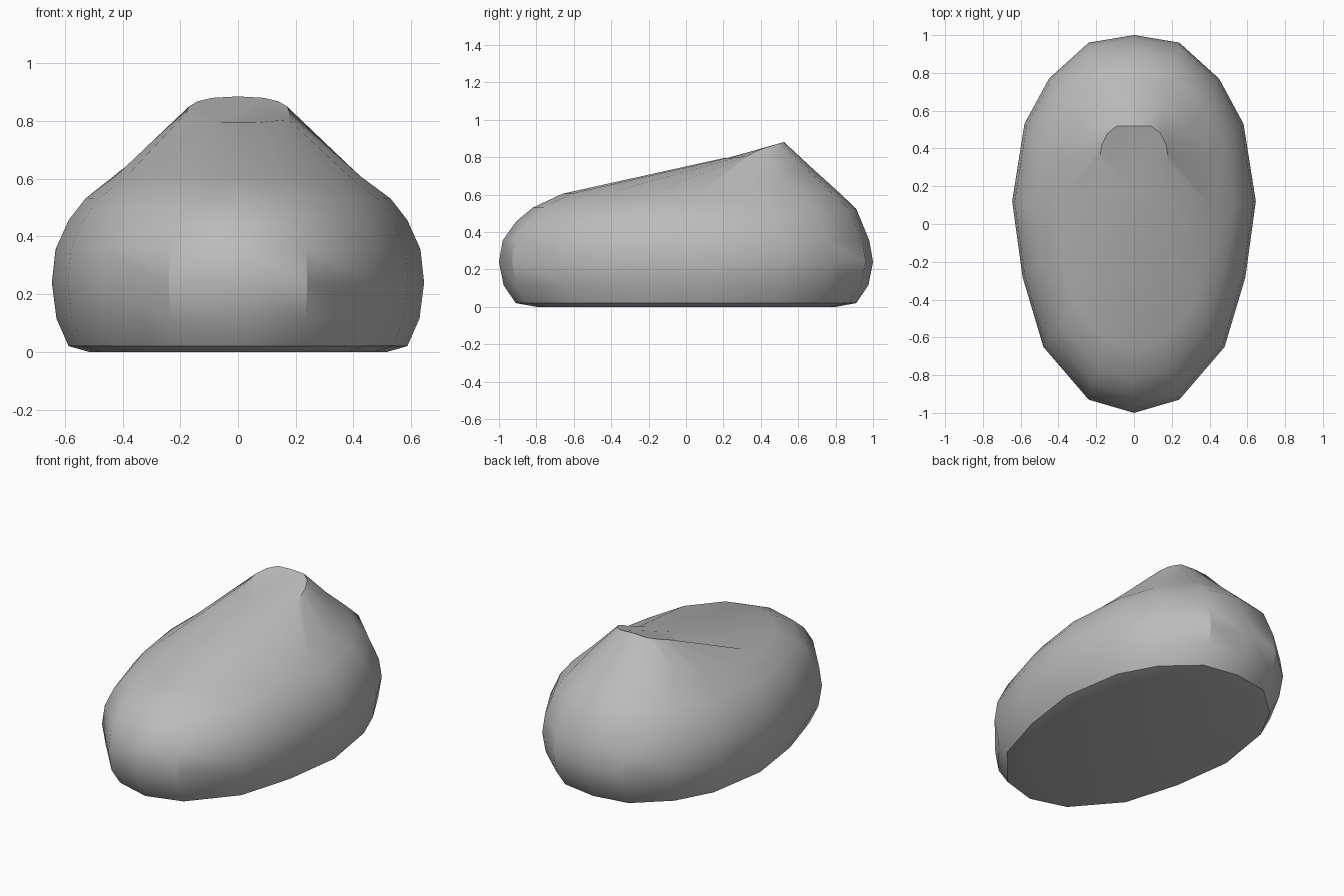
import bpy, bmesh, math

cube = bpy.data.objects.get("Cube")
if cube:
    bpy.data.objects.remove(cube)

stone = bpy.data.materials.new("stone_grey")
stone.use_nodes = True
colour = (0.5, 0.5, 0.5, 1)
stone.diffuse_color = colour
stone.node_tree.nodes["Principled BSDF"].inputs["Base Color"].default_value = colour

# Half outline seen from above, back to front
OUTLINE = [(0, 1), (.24, .96), (.45, .77), (.58, .53), (.645, .12),
           (.59, -.28), (.48, -.65), (.24, -.93), (0, -1)]
# Rim of the peak, matching the outline point for point
PEAK = [(0, .52, .885), (.09, .52, .88), (.14, .48, .868), (.17, .42, .85),
        (.178, .37, .83), (.175, .32, .805), (.13, .26, .795),
        (.07, .22, .795), (0, .2, .795)]
# Layers: outline scale, height, extra height towards the back
LAYERS = [(.8, 0, 0), (.91, .02, 0), (.975, .115, 0), (1, .24, 0),
          (.98, .355, 0), (.91, .455, .07), (.82, .53, .08), (.66, .605, .15)]


def mirror_ring(half):
    """Close a half ring by mirroring it in x."""
    return half + [(-x, y, z) for x, y, z in half[-2:0:-1]]


def layer(scale, height, lift):
    return [(x * scale, y * scale, height + lift * max(0, y) ** 2)
            for x, y in OUTLINE]


# Boulder: stacked rings closed by a flat base and the sloping peak
bm = bmesh.new()
rings = [[bm.verts.new(p) for p in mirror_ring(half)]
         for half in [layer(*row) for row in LAYERS] + [PEAK]]
for low, high in zip(rings, rings[1:]):
    for i in range(len(low)):
        j = (i + 1) % len(low)
        bm.faces.new((low[i], low[j], high[j], high[i]))
bm.faces.new(rings[0])
bm.faces.new(rings[-1])
bmesh.ops.recalc_face_normals(bm, faces=bm.faces)

mesh = bpy.data.meshes.new("boulder")
bm.to_mesh(mesh)
bm.free()
mesh.materials.append(stone)
boulder = bpy.data.objects.new("boulder", mesh)
bpy.context.collection.objects.link(boulder)

# Smooth sides with crisp edges where the facets turn sharply
bpy.ops.object.select_all(action='DESELECT')
boulder.select_set(True)
bpy.context.view_layer.objects.active = boulder
bpy.ops.object.shade_smooth_by_angle(angle=math.radians(32))
